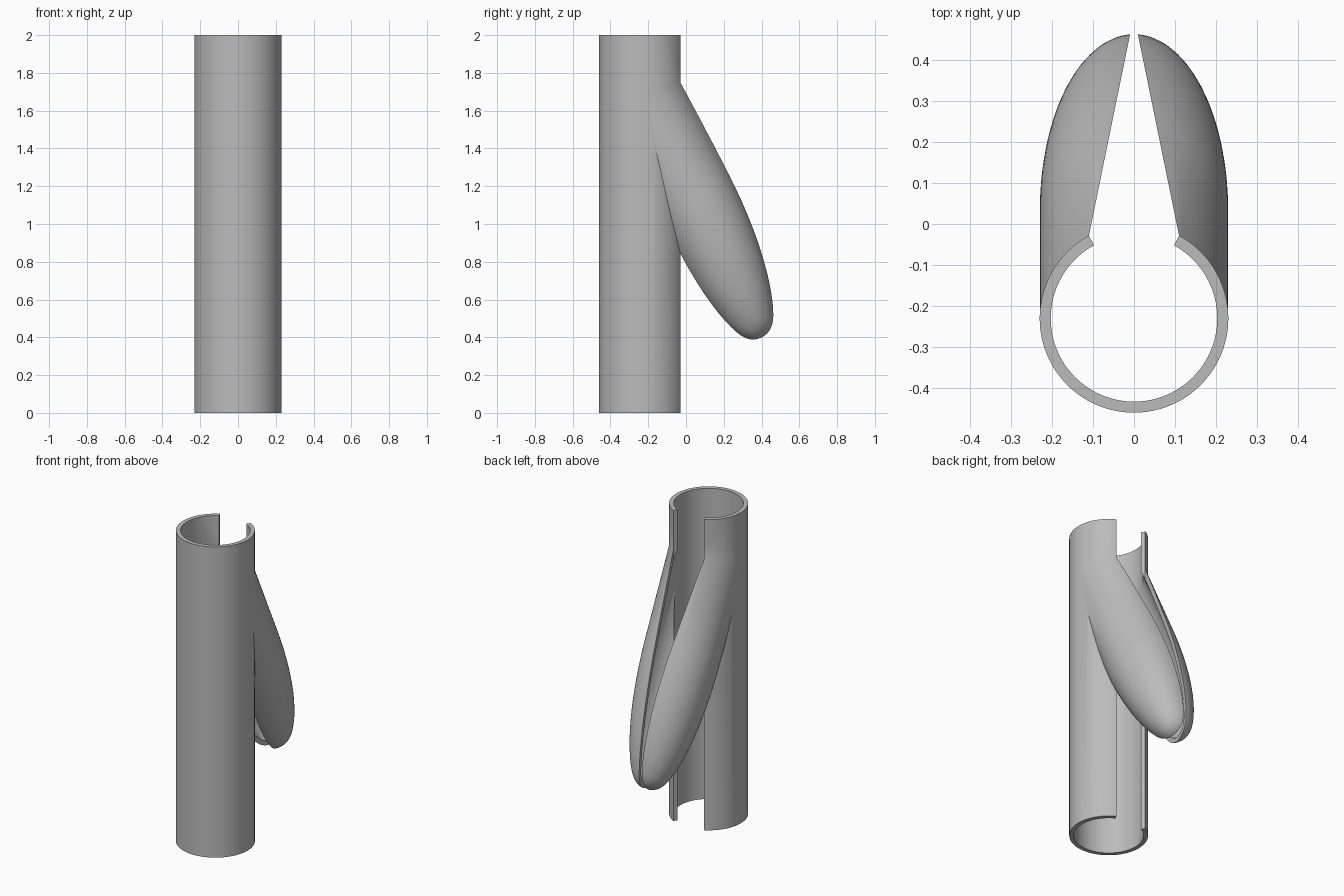
import bpy, bmesh, math
from mathutils import Matrix, Vector
from mathutils.geometry import interpolate_bezier

old = bpy.data.objects.get("Cube")
if old:
    bpy.data.objects.remove(old, do_unlink=True)

SIDES = 96
RADIUS, WALL, HEIGHT = 0.23, 0.027, 2.0
CENTRE = Vector((0, -0.23, 0))
# Frame of the slanted branch: local z runs down along its axis
BRANCH = Matrix.Translation((0, -0.23, 1.70)) @ Matrix.Rotation(math.radians(205.66), 4, "X")

grey = bpy.data.materials.new("plain_grey")
grey.use_nodes = True
grey.diffuse_color = (0.5, 0.5, 0.5, 1)
grey.node_tree.nodes["Principled BSDF"].inputs["Base Color"].default_value = grey.diffuse_color


def finish(name, bm, matrix=None):
    if matrix:
        bm.transform(matrix)
    bmesh.ops.recalc_face_normals(bm, faces=bm.faces)
    mesh = bpy.data.meshes.new(name)
    bm.to_mesh(mesh)
    bm.free()
    mesh.materials.append(grey)
    obj = bpy.data.objects.new(name, mesh)
    bpy.context.collection.objects.link(obj)
    return obj


def lathe(name, profile, matrix):
    """Revolve (radius, z) points about z; zero radii become poles."""
    bm = bmesh.new()
    rings = []
    for r, z in profile:
        count = SIDES if r > 1e-5 else 1
        rings.append([bm.verts.new((r * math.cos(math.tau * i / SIDES),
                                    r * math.sin(math.tau * i / SIDES), z))
                      for i in range(count)])
    for a, b in zip(rings, rings[1:]):
        for i in range(SIDES):
            j = (i + 1) % SIDES
            quad = [a[i % len(a)], a[j % len(a)], b[j % len(b)], b[i % len(b)]]
            bm.faces.new(list(dict.fromkeys(quad)))
    return finish(name, bm, matrix)


def tube(name, r, low, high):
    return lathe(name, [(0, low), (r, low), (r, high), (0, high)], Matrix.Translation(CENTRE))


def nose(name, inset):
    """Bullet-shaped branch, its outline moved inwards by inset."""
    def pts(*p):
        return interpolate_bezier(*[Vector((r, z, 0)) for r, z in p], 14)
    curve = pts((0.2297, 0.6), (0.2297, 0.95), (0.18, 1.22), (0.115, 1.36))
    curve += pts((0.115, 1.36), (0.087, 1.42), (0.05, 1.447), (0, 1.447))[1:]
    outline = [(0, 0), (0.2297 - inset, 0)]
    for i, p in enumerate(curve):
        t = curve[min(i + 1, len(curve) - 1)] - curve[max(i - 1, 0)]
        n = Vector((t.y, -t.x, 0)).normalized()
        q = p - n * inset
        if q.x > 0.004:
            outline.append((q.x, q.y))
    outline.append((0, 1.447 - inset))
    return lathe(name, outline, BRANCH)


# Outer bodies and their hollows
body = tube("split_tube_with_branch", RADIUS, 0, HEIGHT)
branch = nose("branch", 0)
bore = tube("bore", RADIUS - WALL, -0.1, HEIGHT + 0.1)
hollow = nose("branch_hollow", WALL)

# Vertical slot: radial through the tube, then tapering to the branch tip
bm = bmesh.new()
half = [(0.11, -0.029), (0.01, 0.46), (0.01, 0.6)]
outline = [(0, CENTRE.y)] + half + [(-x, y) for x, y in reversed(half)]
base = bm.faces.new([bm.verts.new((x, y, -0.2)) for x, y in outline])
top = bmesh.ops.extrude_face_region(bm, geom=[base])["geom"]
bmesh.ops.translate(bm, vec=(0, 0, HEIGHT + 0.4),
                    verts=[v for v in top if isinstance(v, bmesh.types.BMVert)])
slot = finish("slot", bm)

# Slanted trim of the tube's rear rim, parallel to the branch
bm = bmesh.new()
bmesh.ops.create_cube(bm, size=1)
trim = finish("rim_trim", bm, BRANCH @ Matrix.Translation((0, -0.737, -0.2)))

# Combine, then bake the result and drop the helpers
helpers = [branch, bore, hollow, slot, trim]
for obj in helpers:
    obj.hide_render = True
    mod = body.modifiers.new(obj.name, "BOOLEAN")
    mod.object = obj
    mod.solver = "EXACT"
    mod.operation = "UNION" if obj is branch else "DIFFERENCE"
bpy.context.view_layer.update()
baked = bpy.data.meshes.new_from_object(body.evaluated_get(bpy.context.evaluated_depsgraph_get()))
body.modifiers.clear()
body.data = baked
for obj in helpers:
    bpy.data.objects.remove(obj, do_unlink=True)

bpy.ops.object.select_all(action="DESELECT")
body.select_set(True)
bpy.context.view_layer.objects.active = body
bpy.ops.object.shade_smooth_by_angle(angle=math.radians(30))
